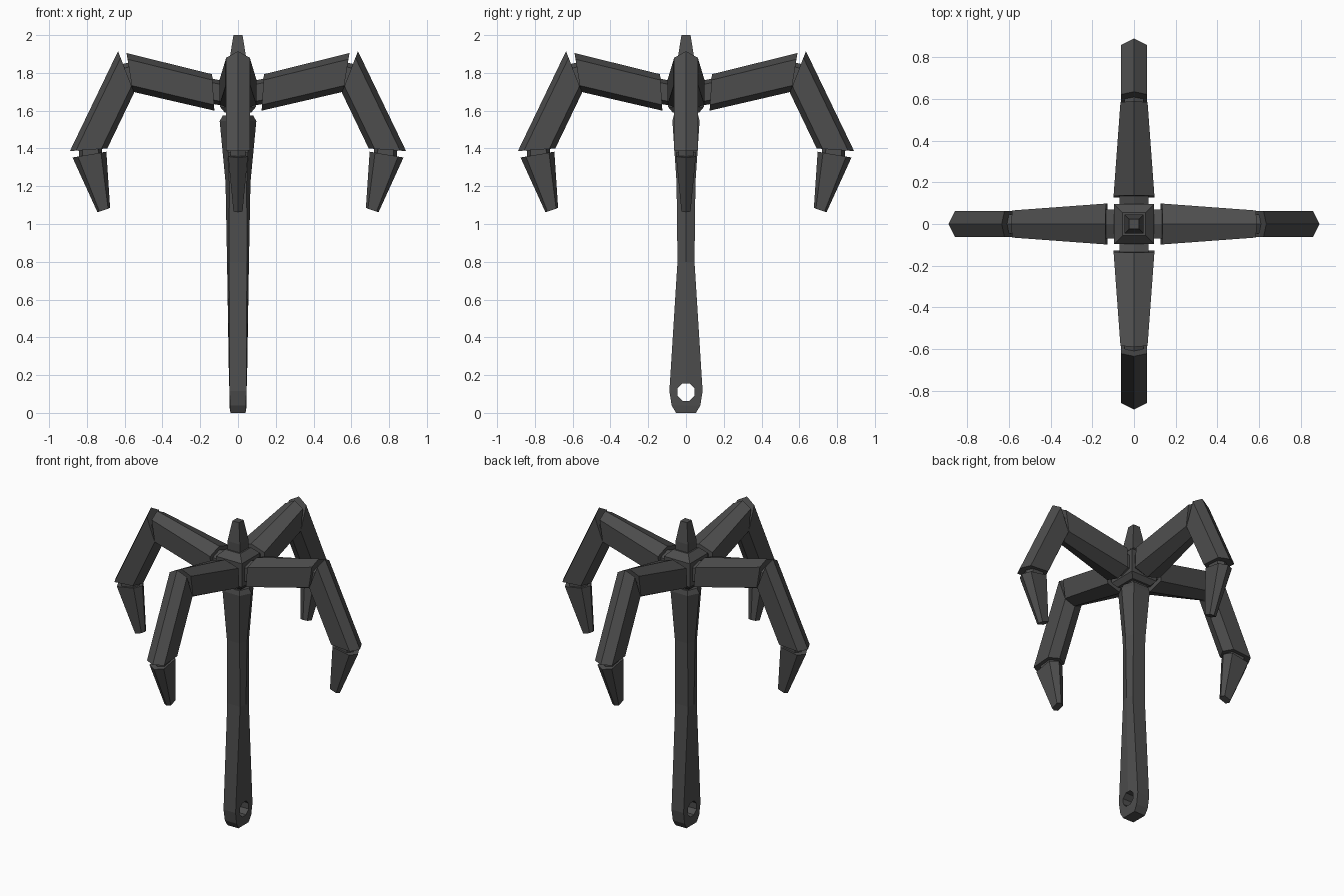
import bpy, bmesh, math
from mathutils import Vector, Matrix

if "Cube" in bpy.data.objects:
    bpy.data.objects.remove(bpy.data.objects["Cube"])

dark = bpy.data.materials.new("dark_metal")
dark.diffuse_color = (0.075, 0.075, 0.075, 1)
dark.use_nodes = True
dark.node_tree.nodes["Principled BSDF"].inputs["Base Color"].default_value = dark.diffuse_color


def loft(name, sections, angle=0):
    """Skin equal-sized rings into a closed, flat-shaded solid turned about z."""
    bm = bmesh.new()
    rings = [[bm.verts.new(p) for p in s] for s in sections]
    n = len(rings[0])
    for a, b in zip(rings, rings[1:]):
        for i in range(n):
            j = (i + 1) % n
            bm.faces.new((a[i], a[j], b[j], b[i]))
    bm.faces.new(rings[0][::-1])
    bm.faces.new(rings[-1])
    bm.transform(Matrix.Rotation(angle, 4, 'Z'))
    bmesh.ops.recalc_face_normals(bm, faces=bm.faces)
    me = bpy.data.meshes.new(name)
    bm.to_mesh(me)
    bm.free()
    me.materials.append(dark)
    ob = bpy.data.objects.new(name, me)
    bpy.context.collection.objects.link(ob)
    return ob


def hex_ring(a, b, w, t=0.16):
    """Ridged hexagon: ridges at a and b (x, z), flat sides at y = +-w."""
    a, b = Vector((a[0], 0, a[1])), Vector((b[0], 0, b[1]))
    s, r, y = a.lerp(b, t), b.lerp(a, t), Vector((0, w, 0))
    return [a, s + y, r + y, b, r - y, s - y]


def square_ring(h, z):
    return [(h, h, z), (-h, h, z), (-h, -h, z), (h, -h, z)]


# Each arm piece: two ends given as outer ridge, inner ridge, half width
ARM = {
    "hub_joint": [((.07, 1.755), (.07, 1.625), .07), ((.16, 1.775), (.16, 1.64), .07)],
    "upper_arm": [((.137, 1.793), (.125, 1.60), .098), ((.59, 1.905), (.557, 1.70), .065)],
    "elbow_joint": [((.55, 1.86), (.53, 1.725), .045), ((.645, 1.84), (.575, 1.70), .045)],
    "forearm": [((.635, 1.915), (.55, 1.695), .063), ((.89, 1.386), (.692, 1.40), .063)],
    "claw_joint": [((.845, 1.42), (.725, 1.43), .04), ((.84, 1.33), (.715, 1.345), .04)],
    "claw": [((.876, 1.352), (.697, 1.383), .052), ((.744, 1.062), (.677, 1.085), .024)],
}
for k, side in enumerate(("right", "back", "left", "front")):
    for part, ends in ARM.items():
        loft(f"{side}_{part}", [hex_ring(*e) for e in ends], k * math.pi / 2)

# Hub with its tapered spike
loft("hub", [square_ring(.07, 1.59), square_ring(.095, 1.62),
             square_ring(.095, 1.775), square_ring(.055, 1.815)])
loft("top_spike", [square_ring(.045, 1.80), square_ring(.045, 1.87), square_ring(.024, 2.0)])
loft("neck", [square_ring(.055, 1.53), square_ring(.055, 1.61)])

# Handle: z, side ridge x, front face half width x, half depth y
PROFILE = [(0, .04, .04, .053), (.04, .046, .043, .076), (.115, .047, .044, .088),
           (.80, .058, .047, .045), (1.22, .066, .046, .05),
           (1.545, .097, .062, .072), (1.575, .08, .055, .065)]
handle = loft("handle", [[(rx, 0, z), (fx, y, z), (-fx, y, z), (-rx, 0, z), (-fx, -y, z), (fx, -y, z)]
                         for z, rx, fx, y in PROFILE])

# Octagonal hole through the grip end
hole = [(math.cos(a) * .05, .11 + math.sin(a) * .05)
        for a in (math.pi / 8 + i * math.pi / 4 for i in range(8))]
cutter = loft("hole_cutter", [[(x, y, z) for y, z in hole] for x in (-.2, .2)])
cut = handle.modifiers.new("hole", 'BOOLEAN')
cut.operation = 'DIFFERENCE'
cut.solver = 'EXACT'
cut.object = cutter
bpy.context.view_layer.objects.active = handle
bpy.ops.object.modifier_apply(modifier=cut.name)
bpy.data.objects.remove(cutter)
